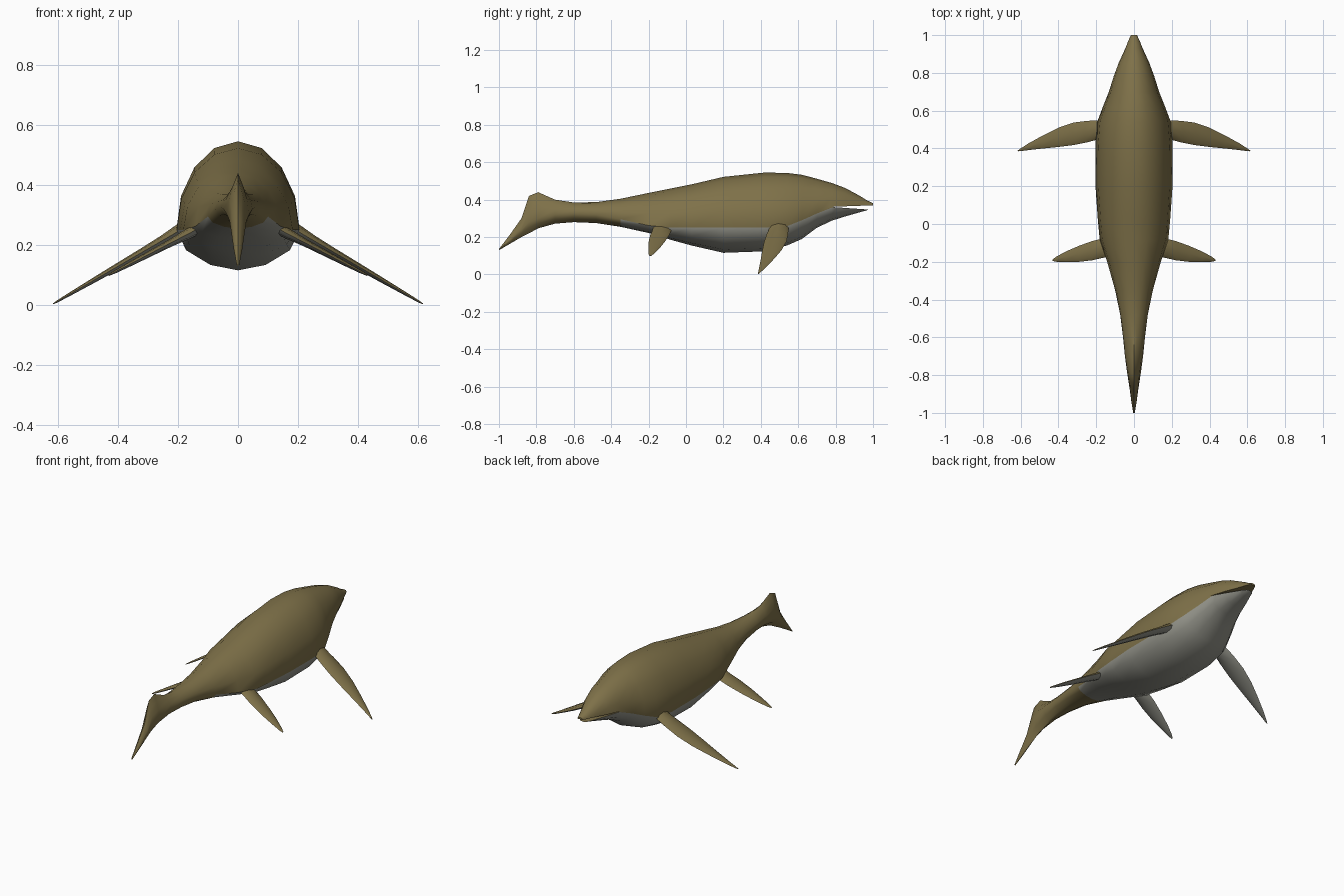
import bpy, bmesh, math

cube = bpy.data.objects.get("Cube")
if cube:
    bpy.data.objects.remove(cube, do_unlink=True)


def material(name, colour):
    m = bpy.data.materials.new(name)
    m.use_nodes = True
    m.diffuse_color = (*colour, 1)
    m.node_tree.nodes["Principled BSDF"].inputs["Base Color"].default_value = (*colour, 1)
    return m


HIDE = material("olive brown hide", (0.21, 0.165, 0.066))
BELLY = material("pale grey belly", (0.29, 0.29, 0.25))


def loft(name, rings, is_pale):
    """Skin a list of closed rings; is_pale(ring, segment) picks the belly colour."""
    bm = bmesh.new()
    rows = [[bm.verts.new(p) for p in ring] for ring in rings]
    n = len(rows[0])
    for r, (a, b) in enumerate(zip(rows, rows[1:])):
        for i in range(n):
            j = (i + 1) % n
            f = bm.faces.new((a[i], a[j], b[j], b[i]))
            f.material_index = int(is_pale(r, i))
    bm.faces.new(rows[0])
    bm.faces.new(rows[-1])
    bmesh.ops.recalc_face_normals(bm, faces=bm.faces)
    mesh = bpy.data.meshes.new(name)
    bm.to_mesh(mesh)
    bm.free()
    obj = bpy.data.objects.new(name, mesh)
    bpy.context.collection.objects.link(obj)
    mesh.materials.append(HIDE)
    mesh.materials.append(BELLY)
    return obj


def select(obj):
    bpy.ops.object.select_all(action='DESELECT')
    obj.select_set(True)
    bpy.context.view_layer.objects.active = obj


def smooth(obj, degrees):
    select(obj)
    bpy.ops.object.shade_smooth_by_angle(angle=math.radians(degrees))


# Body stations from tail to snout: y, half width, bottom, colour line, top
STATIONS = [
    (-1.0, .004, .13, .133, .136), (-.94, .014, .165, .185, .215),
    (-.88, .022, .2, .24, .30), (-.84, .028, .22, .28, .42),
    (-.79, .036, .247, .30, .44), (-.7, .048, .272, .32, .40),
    (-.6, .058, .28, .325, .385), (-.48, .073, .275, .32, .387),
    (-.35, .1, .255, .295, .405), (-.2, .142, .222, .262, .436),
    (-.08, .182, .185, .25, .46), (.03, .192, .155, .25, .482),
    (.2, .204, .116, .25, .522), (.42, .205, .124, .25, .545),
    (.54, .195, .155, .258, .543), (.62, .165, .19, .29, .533),
    (.7, .133, .25, .326, .512), (.78, .108, .288, .358, .489),
    (.85, .083, .31, .361, .463), (.93, .047, .333, .36, .42),
    (.97, .032, .344, .358, .395), (1.0, .016, .367, .372, .381)]
UP, DOWN = 8, 6


def body_ring(y, w, low, mid, high):
    # Fluke sections pinch to thin edges, trunk sections stay round
    pinch = 1 + 1.3 * min(1, max(0, (-y - .55) / .2))
    ring = []
    for i in range(UP):
        t = math.pi * i / UP
        c = math.cos(t)
        x = w * math.copysign(abs(c) ** pinch, c)
        ring.append((x, y, mid + (high - mid) * math.sin(t)))
    for i in range(DOWN):
        t = math.pi * i / DOWN
        c = -math.cos(t)
        x = w * math.copysign(abs(c) ** (pinch * 1.15), c)
        ring.append((x, y, mid - (mid - low) * math.sin(t)))
    return ring


body = loft("body", [body_ring(*s) for s in STATIONS],
            lambda r, i: i >= UP and STATIONS[r][0] > -.4)

# Mouth slit, cut as a thin wedge
wedge = [(.77, .3615), (1.05, .372), (1.05, .342)]
cutter = loft("mouth_cutter", [[(x, y, z) for y, z in wedge] for x in (-.3, .3)],
              lambda r, i: False)
cutter.hide_render = True
mod = body.modifiers.new("mouth", 'BOOLEAN')
mod.operation = 'DIFFERENCE'
mod.solver = 'EXACT'
mod.object = cutter
select(body)
bpy.ops.object.modifier_apply(modifier=mod.name)
bpy.data.objects.remove(cutter, do_unlink=True)
smooth(body, 45)


# Flippers: outline rows are x, trailing y, leading y, thickness
def flipper(name, side, rows, x0, z0, slope):
    rings = []
    for x, back, front, thick in rows:
        ring = []
        for i in range(8):
            t = math.tau * i / 8
            off = thick / 2 * math.sin(t)
            y = (back + front) / 2 + (front - back) / 2 * math.cos(t)
            z = z0 - slope * (x - x0)
            ring.append((side * (x + off * .5), y, z + off * .87))
        rings.append(ring)
    smooth(loft(name, rings, lambda r, i: i >= 4), 60)


FRONT = [(.14, .43, .54, .05), (.2, .445, .548, .042), (.25, .432, .546, .032),
         (.32, .418, .537, .026), (.4, .408, .51, .022), (.48, .4, .47, .017),
         (.56, .391, .426, .011), (.6, .386, .4, .007), (.615, .385, .389, .003)]
REAR = [(.1, -.17, -.09, .04), (.17, -.18, -.078, .034), (.22, -.192, -.09, .025),
        (.29, -.2, -.115, .02), (.36, -.201, -.145, .015), (.41, -.2, -.172, .01),
        (.43, -.196, -.187, .005)]
for side, label in ((1, "left"), (-1, "right")):
    flipper(label + "_front_flipper", side, FRONT, .2, .245, .58)
    flipper(label + "_rear_flipper", side, REAR, .17, .235, .52)
